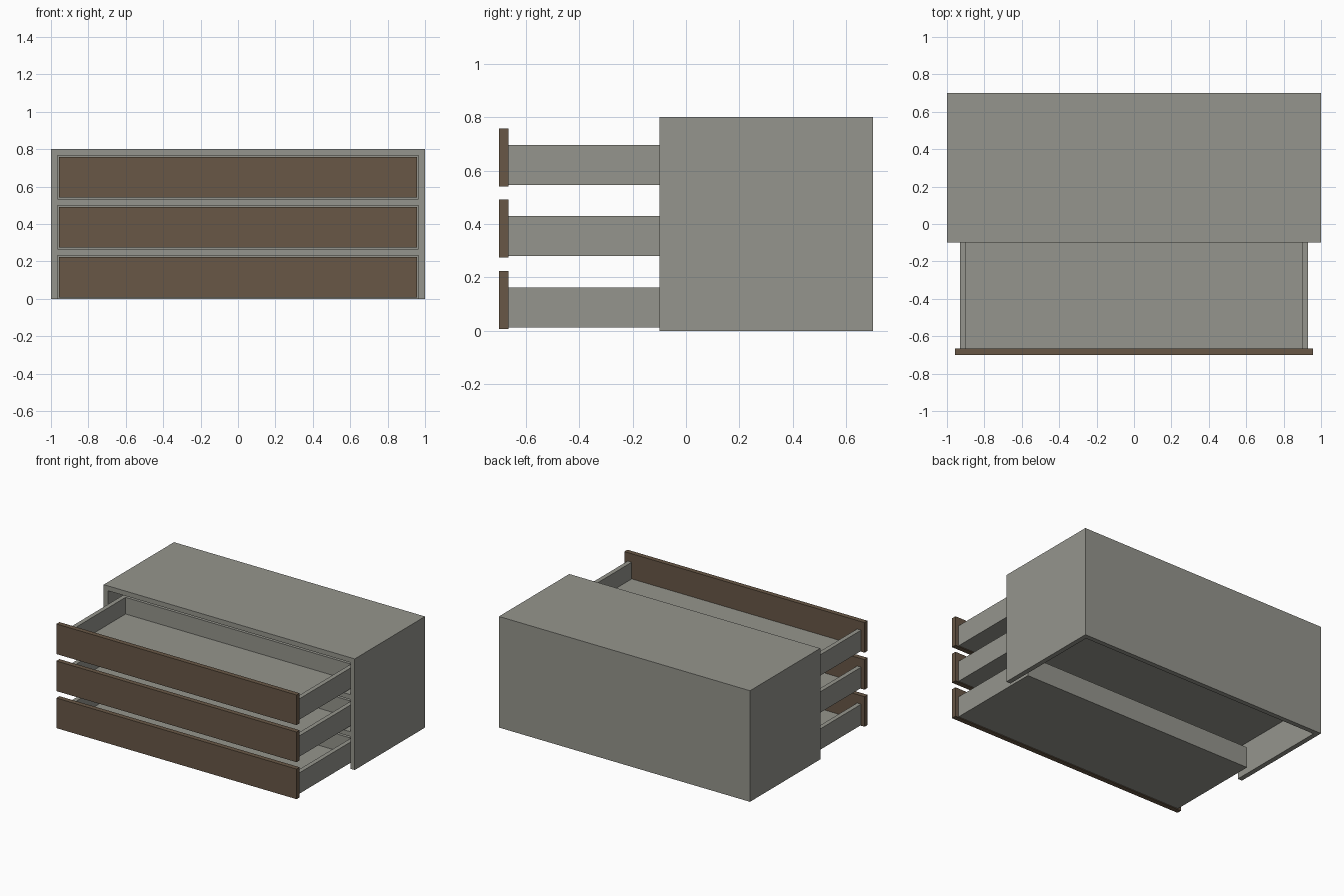
import bpy
import bmesh

if "Cube" in bpy.data.objects:
    bpy.data.objects.remove(bpy.data.objects["Cube"])


def material(name, rgb):
    m = bpy.data.materials.new(name)
    m.diffuse_color = (*rgb, 1.0)
    m.use_nodes = True
    m.node_tree.nodes["Principled BSDF"].inputs["Base Color"].default_value = m.diffuse_color
    return m


GREY = material("warm grey", (0.30, 0.30, 0.266))
BROWN = material("dark wood", (0.138, 0.095, 0.061))


def box(name, x, y, z, mat):
    """Box from (min, max) ranges."""
    bm = bmesh.new()
    bmesh.ops.create_cube(bm, size=1.0)
    for v in bm.verts:
        v.co = [r[0] if c < 0 else r[1] for c, r in zip(v.co, (x, y, z))]
    mesh = bpy.data.meshes.new(name)
    bm.to_mesh(mesh)
    bm.free()
    mesh.materials.append(mat)
    obj = bpy.data.objects.new(name, mesh)
    bpy.context.collection.objects.link(obj)
    return obj


T = 0.035                       # board thickness
H = 0.8                         # cabinet height
Y0, Y1 = -0.1, 0.7              # cabinet depth range
OPEN = (H - 3 * T) / 3          # height of each drawer opening

# Cabinet carcass, open at the front and underneath
box("cabinet_top", (-1, 1), (Y0, Y1), (H - T, H), GREY)
box("cabinet_back", (-1 + T, 1 - T), (Y1 - T, Y1), (0, H - T), GREY)
box("cabinet_side_left", (-1, -1 + T), (Y0, Y1), (0, H - T), GREY)
box("cabinet_side_right", (1 - T, 1), (Y0, Y1), (0, H - T), GREY)
for i in (1, 2):
    z = i * (OPEN + T) - T
    box(f"shelf_{i}", (-1 + T, 1 - T), (Y0, Y1 - T), (z, z + T), GREY)

# Three pulled-out drawers
FRONT, BACK = -0.665, 0.035     # drawer tray depth range
W, S = 0.93, 0.032              # tray half width, side thickness
for i in range(3):
    z = i * (OPEN + T)
    b, t = z + 0.013, z + 0.163
    n = f"drawer_{i + 1}"
    box(n + "_front", (-0.957, 0.957), (-0.7, FRONT),
        (z + 0.0075, z + OPEN - 0.0075), BROWN)
    box(n + "_bottom", (-W + S, W - S), (FRONT, BACK - S), (b, b + 0.03), GREY)
    box(n + "_back", (-W + S, W - S), (BACK - S, BACK), (b, t), GREY)
    box(n + "_side_left", (-W, -W + S), (FRONT, BACK), (b, t), GREY)
    box(n + "_side_right", (W - S, W), (FRONT, BACK), (b, t), GREY)
